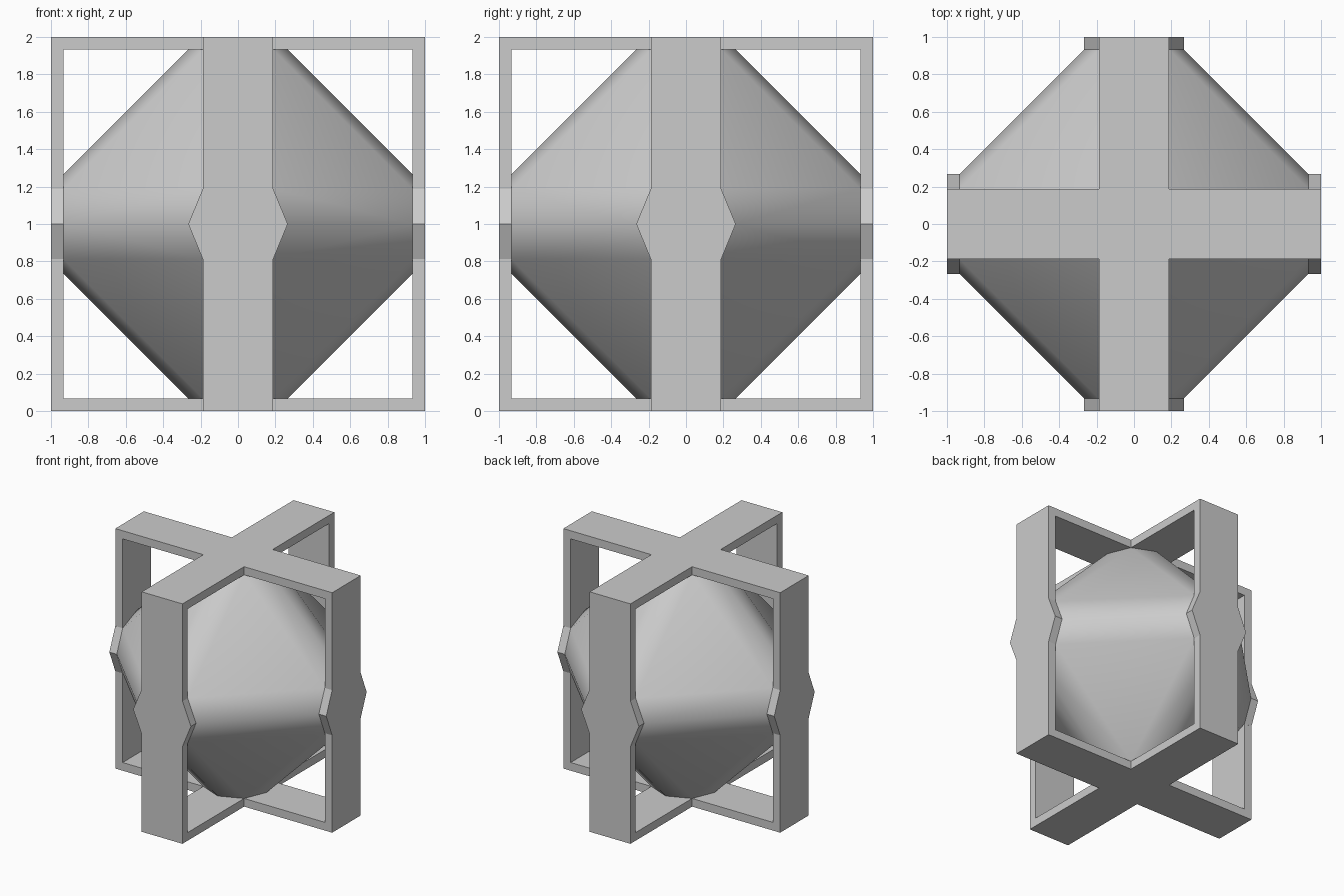
import bpy, bmesh, math
from mathutils import Vector, Matrix

if "Cube" in bpy.data.objects:
    bpy.data.objects.remove(bpy.data.objects["Cube"])

OUT, IN, HALF, R = 1.0, 0.932, 0.188, 0.266   # frame outer/inner, half width, cap radius

grey = bpy.data.materials.new("plain grey")
grey.diffuse_color = (0.6, 0.6, 0.6, 1)
grey.use_nodes = True
grey.node_tree.nodes["Principled BSDF"].inputs["Base Color"].default_value = grey.diffuse_color


def finish(bm, name, angle):
    bmesh.ops.recalc_face_normals(bm, faces=bm.faces)
    bmesh.ops.translate(bm, verts=bm.verts, vec=(0, 0, 1))
    me = bpy.data.meshes.new(name)
    bm.to_mesh(me)
    bm.free()
    me.materials.append(grey)
    ob = bpy.data.objects.new(name, me)
    bpy.context.collection.objects.link(ob)
    bpy.ops.object.select_all(action='DESELECT')
    ob.select_set(True)
    bpy.context.view_layer.objects.active = ob
    bpy.ops.object.shade_smooth_by_angle(angle=math.radians(angle))
    return ob


# Square upright frames, crossing at right angles
def frame(name, turn):
    bm = bmesh.new()
    corners = [(-1, -1), (1, -1), (1, 1), (-1, 1)]
    rings = [[bm.verts.new((x * s, y, z * s)) for x, z in corners]
             for s, y in ((OUT, -HALF), (OUT, HALF), (IN, HALF), (IN, -HALF))]
    for i in range(4):
        a, b = rings[i], rings[(i + 1) % 4]
        for k in range(4):
            n = (k + 1) % 4
            bm.faces.new((a[k], a[n], b[n], b[k]))
    bmesh.ops.rotate(bm, verts=bm.verts, matrix=Matrix.Rotation(turn, 3, 'Z'))
    return finish(bm, name, 30)


frame("side_to_side_frame", 0)
frame("front_to_back_frame", math.pi / 2)

# Faceted core: hull around six octagons, one on each axis
bm = bmesh.new()
for axis in range(3):
    for side in (-1, 1):
        for i in range(8):
            a = i * math.pi / 4
            p = [0, 0, 0]
            p[axis] = side * IN
            p[(axis + 1) % 3] = R * math.cos(a)
            p[(axis + 2) % 3] = R * math.sin(a)
            bm.verts.new(p)
bmesh.ops.convex_hull(bm, input=bm.verts[:])
bmesh.ops.dissolve_limit(bm, angle_limit=math.radians(1), verts=bm.verts[:], edges=bm.edges[:])
bmesh.ops.recalc_face_normals(bm, faces=bm.faces)

# Octagonal caps pushed out through the frames
caps = [f for f in bm.faces if max(abs(c) for c in f.normal) > 0.999]
for f in caps:
    n = Vector([round(c) for c in f.normal])
    new = bmesh.ops.extrude_face_region(bm, geom=[f])["geom"]
    verts = [g for g in new if isinstance(g, bmesh.types.BMVert)]
    bmesh.ops.translate(bm, verts=verts, vec=n * (OUT - IN))
bmesh.ops.delete(bm, geom=[f for f in caps if f.is_valid], context='FACES_ONLY')
finish(bm, "faceted_core", 40)
